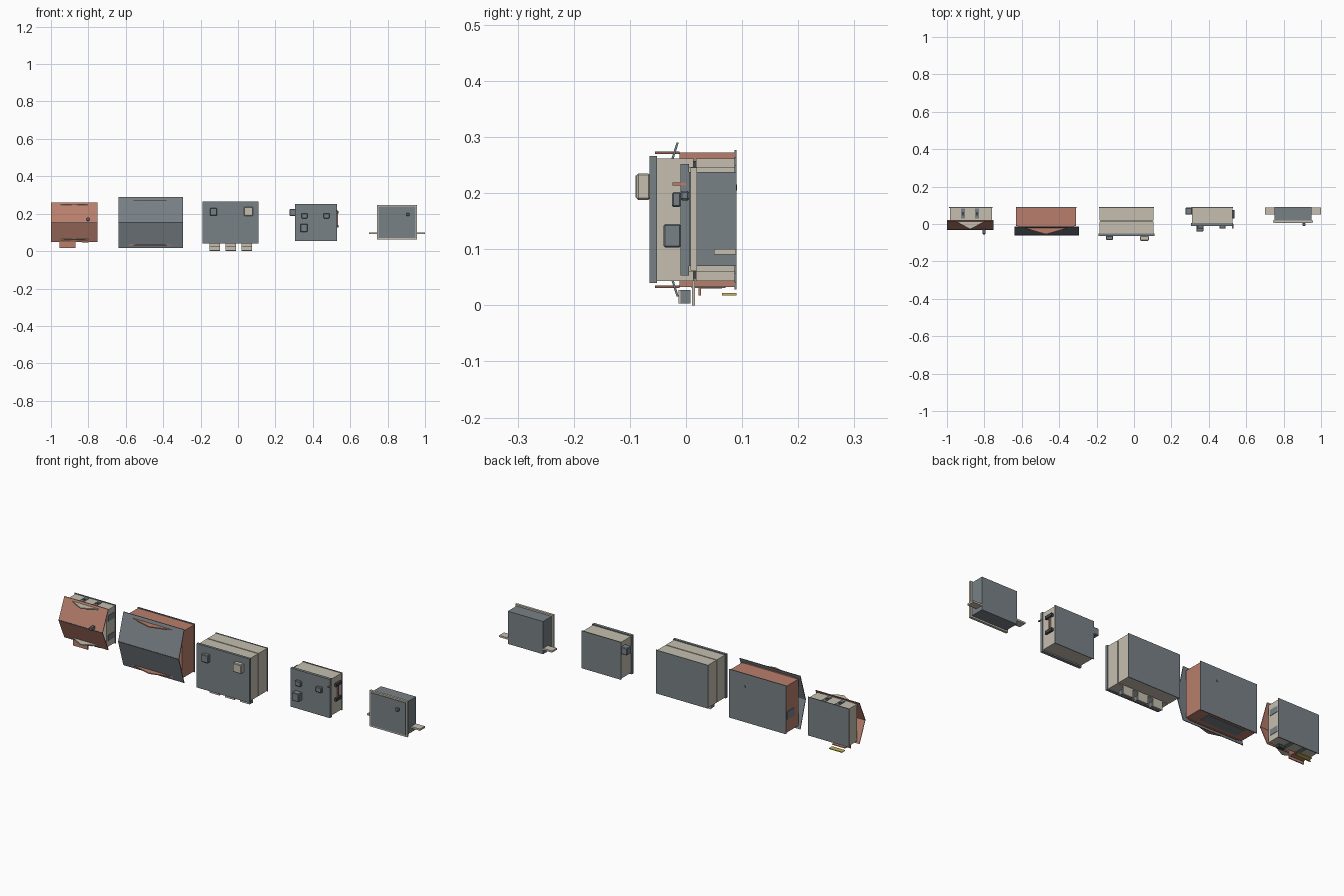
import bpy, bmesh, math

if "Cube" in bpy.data.objects:
    bpy.data.objects.remove(bpy.data.objects["Cube"])

def mat(name, rgb):
    m = bpy.data.materials.new(name)
    m.diffuse_color = (*rgb, 1)
    m.use_nodes = True
    m.node_tree.nodes["Principled BSDF"].inputs["Base Color"].default_value = m.diffuse_color
    return m

GRAY = mat("steel gray", (0.19, 0.22, 0.24))
BEIGE = mat("warm beige", (0.56, 0.52, 0.43))
COPPER = mat("copper red", (0.48, 0.21, 0.15))
DARK = mat("dark slot", (0.05, 0.06, 0.065))
YELLOW = mat("mustard", (0.55, 0.46, 0.10))


def finish(name, bm, m):
    bmesh.ops.recalc_face_normals(bm, faces=bm.faces)
    me = bpy.data.meshes.new(name)
    bm.to_mesh(me)
    bm.free()
    ob = bpy.data.objects.new(name, me)
    me.materials.append(m)
    bpy.context.collection.objects.link(ob)
    return ob


def box(name, x, y, z, m):
    """Box from (min, max) ranges."""
    bm = bmesh.new()
    bmesh.ops.create_cube(bm, size=1)
    for v in bm.verts:
        for i, r in enumerate((x, y, z)):
            v.co[i] = r[1] if v.co[i] > 0 else r[0]
    return finish(name, bm, m)


def prism(name, pts, axis, lo, hi, m):
    """Extrude a 2D outline along x (y,z points) or z (x,y points)."""
    bm = bmesh.new()
    place = (lambda p, h: (h, *p)) if axis == "x" else (lambda p, h: (*p, h))
    a = [bm.verts.new(place(p, lo)) for p in pts]
    b = [bm.verts.new(place(p, hi)) for p in pts]
    bm.faces.new(a)
    bm.faces.new(b)
    n = len(pts)
    for i in range(n):
        j = (i + 1) % n
        bm.faces.new((a[i], a[j], b[j], b[i]))
    return finish(name, bm, m)


def folded_cover(name, x, z, y_mid, y_edge, m, t=0.004):
    """Plate folded along a horizontal centre line."""
    zm = (z[0] + z[1]) / 2
    pts = [(y_edge, z[0]), (y_mid, zm), (y_edge, z[1]),
           (y_edge + t, z[1]), (y_mid + t, zm), (y_edge + t, z[0])]
    prism(name, pts, "x", x[0], x[1], m)
    box(name + "_fold_line", (x[0], x[1]), (y_mid - 0.001, y_mid + 0.003),
        (zm - 0.002, zm + 0.002), DARK)


def gussets(name, x, y_back, y_tip, zs, m):
    """Triangular plates that poke through the cover at top and bottom."""
    for tag, z in zip(("lower", "upper"), zs):
        pts = [(x[0], y_back), ((x[0] + x[1]) / 2, y_tip), (x[1], y_back)]
        prism(f"{name}_{tag}", pts, "z", z - 0.0025, z + 0.0025, m)


def knob(name, x, y, z, m, cap=None):
    ob = box(name, x, y, z, m)
    bev = ob.modifiers.new("edge", "BEVEL")
    bev.width, bev.segments = 0.003, 1
    if cap:
        box(name + "_cap", (x[0] + .004, x[1] - .004), (y[0] - .002, y[0]),
            (z[0] + .004, z[1] - .004), cap)


# --- Box 1: small beige case with copper folded cover
box("case_1", (-.985, -.76), (.018, .087), (.06, .25), BEIGE)
box("case_1_back", (-.99, -.757), (.086, .09), (.056, .254), GRAY)
folded_cover("cover_1", (-1, -.75), (.05, .26), -.03, .017, COPPER)
gussets("gusset_1", (-.96, -.79), .018, -.028, (.062, .248), BEIGE)
for i, x in enumerate((-.925, -.85)):
    box(f"clip_1_{i}", (x, x + .022), (.03, .082), (.25, .253), GRAY)
    box(f"clip_slot_1_{i}", (x + .006, x + .016), (.045, .065), (.252, .2545), DARK)
    box(f"clip_low_1_{i}", (x, x + .022), (.03, .082), (.057, .06), GRAY)
for i, z in enumerate((.09, .19)):
    box(f"side_slot_1_{i}", (-.761, -.758), (.03, .08), (z, z + .03), GRAY)
knob("latch_1", (-.81, -.793), (-.055, -.026), (.162, .18), GRAY)
box("hanging_tab_1", (-.955, -.87), (.022, .027), (.018, .06), COPPER)
box("foot_plate_1", (-.95, -.875), (.064, .09), (.018, .022), YELLOW)
box("foot_plate_web_1", (-.95, -.875), (.027, .064), (.03, .034), COPPER)
box("lower_clip_1", (-.835, -.8), (.022, .04), (.045, .06), DARK)

# --- Box 2: large copper case with gray folded cover
box("case_2", (-.63, -.31), (-.012, .087), (.033, .272), COPPER)
box("case_2_back", (-.632, -.308), (.086, .09), (.028, .277), GRAY)
folded_cover("cover_2", (-.64, -.295), (.016, .29), -.06, -.017, GRAY)
gussets("gusset_2", (-.62, -.32), -.012, -.055, (.033, .272), COPPER)
box("lower_panel_2", (-.58, -.37), (.01, .07), (.0305, .033), GRAY)
box("side_panel_2", (-.632, -.63), (.02, .08), (.1, .14), GRAY)
box("back_hole_2", (-.405, -.395), (.0895, .0905), (.205, .215), DARK)

# --- Box 3: deep beige case with flat gray door
box("case_3_front", (-.185, .105), (-.052, .013), (.043, .262), BEIGE)
box("case_3_groove", (-.18, .10), (.013, .018), (.048, .257), DARK)
box("case_3_rear", (-.185, .105), (.018, .087), (.043, .262), BEIGE)
box("case_3_back", (-.188, .108), (.086, .09), (.041, .264), GRAY)
box("door_3", (-.19, .11), (-.065, -.052), (.04, .266), GRAY)
knob("gray_switch_3", (-.15, -.112), (-.085, -.064), (.19, .23), GRAY)
knob("beige_switch_3", (.032, .08), (-.088, -.064), (.188, .235), BEIGE, BEIGE)
for i, x in enumerate((-.152, -.066, .02)):
    box(f"conduit_3_{i}", (x, x + .055), (-.01, .008), (.003, .027), GRAY)
    box(f"conduit_face_3_{i}", (x, x + .055), (-.013, -.01), (.003, .027), BEIGE)
    box(f"conduit_tab_3_{i}", (x, x + .055), (.011, .016), (0, .044), BEIGE)

# --- Box 4: beige case with gray door and small switches
box("case_4", (.31, .527), (.004, .087), (.06, .247), BEIGE)
box("case_4_back", (.307, .53), (.086, .09), (.057, .25), GRAY)
box("door_4", (.305, .53), (-.01, .005), (.053, .252), GRAY)
knob("switch_4_left", (.34, .372), (-.025, -.009), (.175, .202), GRAY)
knob("switch_4_right", (.457, .49), (-.025, -.009), (.175, .202), GRAY)
knob("switch_4_low", (.333, .372), (-.04, -.009), (.103, .145), GRAY)
knob("side_switch_4", (.275, .311), (.05, .087), (.188, .225), GRAY)
box("lever_4", (.525, .532), (-.024, .0), (.214, .219), COPPER)
for i, z in enumerate((.125, .2)):
    box(f"side_handle_4_{i}", (.527, .538), (.03, .075), (z, z + .015), DARK)
box("side_handle_bar_4", (.527, .534), (.05, .058), (.13, .21), COPPER)

# --- Box 5: smallest gray case with beige door frame and ears
box("case_5", (.75, .95), (.016, .09), (.07, .238), GRAY)
box("frame_5", (.742, .957), (.008, .02), (.062, .246), BEIGE)
box("door_5", (.75, .95), (.005, .012), (.07, .238), GRAY)
knob("latch_5", (.9, .916), (-.01, .006), (.187, .204), GRAY)
for tag, x in (("left", (.7, .752)), ("right", (.948, 1.0))):
    box(f"ear_5_{tag}", x, (.05, .089), (.091, .1), BEIGE)
